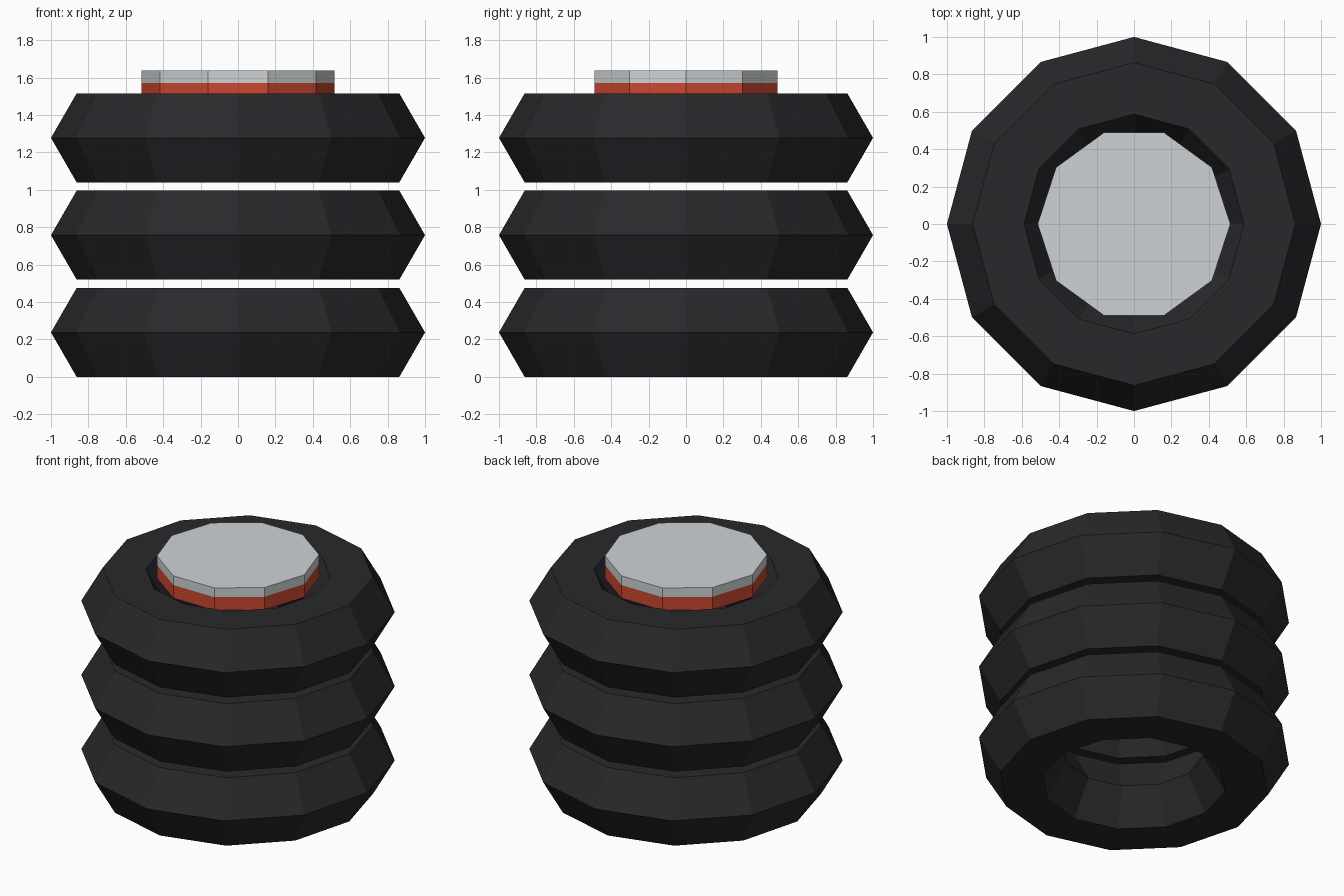
import bpy
from math import pi

if "Cube" in bpy.data.objects:
    bpy.data.objects.remove(bpy.data.objects["Cube"])


def material(name, rgb):
    m = bpy.data.materials.new(name)
    m.diffuse_color = (*rgb, 1.0)
    m.use_nodes = True
    m.node_tree.nodes["Principled BSDF"].inputs["Base Color"].default_value = m.diffuse_color
    return m


rubber = material("rubber", (0.022, 0.021, 0.024))
red = material("red", (0.60, 0.065, 0.03))
pale = material("pale_grey", (0.62, 0.65, 0.67))


def finish(name, mat):
    ob = bpy.context.object
    ob.name = name
    ob.data.materials.append(mat)
    return ob


def disc(name, z0, z1, mat):
    # ten-sided disc with corners on the x axis
    bpy.ops.mesh.primitive_cylinder_add(
        vertices=10, radius=0.515, depth=z1 - z0,
        location=(0, 0, (z0 + z1) / 2), rotation=(0, 0, pi / 2))
    return finish(name, mat)


# stack of three hexagonal-section tyres
for i in range(3):
    bpy.ops.mesh.primitive_torus_add(
        major_segments=12, minor_segments=6,
        major_radius=0.725, minor_radius=0.275,
        location=(0, 0, 0.238 + 0.52 * i))
    finish(f"tyre_{i + 1}", rubber)

# two-tone cap sitting in the top opening
disc("cap_base", 1.48, 1.572, red)
disc("cap_top", 1.572, 1.637, pale)
